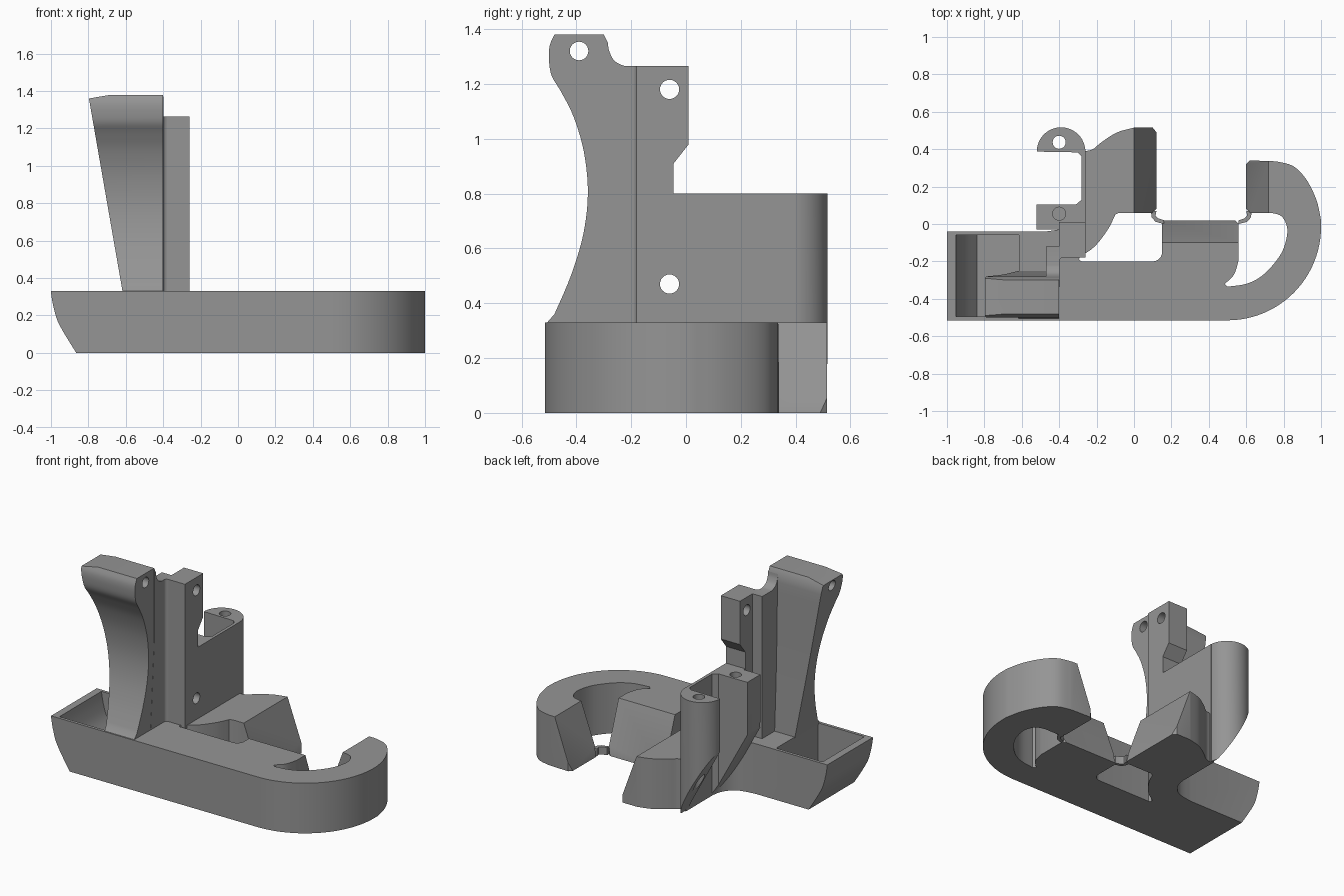
import bpy, bmesh, math
from mathutils import Vector

if "Cube" in bpy.data.objects:
    bpy.data.objects.remove(bpy.data.objects["Cube"])

grey = bpy.data.materials.new("plain_grey")
grey.diffuse_color = (0.30, 0.30, 0.30, 1)
grey.use_nodes = True
grey.node_tree.nodes["Principled BSDF"].inputs["Base Color"].default_value = grey.diffuse_color


def prism(name, pts, axis, lo, hi):
    """Extrude a 2D outline along x (pts = y,z), y (pts = x,z) or z (pts = x,y)."""
    place = {'x': lambda a, b, c: (c, a, b),
             'y': lambda a, b, c: (a, c, b),
             'z': lambda a, b, c: (a, b, c)}[axis]
    bm = bmesh.new()
    low = [bm.verts.new(place(a, b, lo)) for a, b in pts]
    top = [bm.verts.new(place(a, b, hi)) for a, b in pts]
    n = len(pts)
    bm.faces.new(low[::-1])
    bm.faces.new(top)
    for i in range(n):
        j = (i + 1) % n
        bm.faces.new((low[i], low[j], top[j], top[i]))
    bmesh.ops.recalc_face_normals(bm, faces=bm.faces)
    me = bpy.data.meshes.new(name)
    bm.to_mesh(me)
    bm.free()
    me.materials.append(grey)
    ob = bpy.data.objects.new(name, me)
    bpy.context.collection.objects.link(ob)
    return ob


def arc(cx, cy, r, a0, a1, n=16):
    return [(cx + r * math.cos(math.radians(a0 + (a1 - a0) * i / n)),
             cy + r * math.sin(math.radians(a0 + (a1 - a0) * i / n))) for i in range(n + 1)]


def spline(pts, n=5):
    """Smooth open curve through a few points."""
    p = [Vector(q) for q in [pts[0], *pts, pts[-1]]]
    out = []
    for i in range(1, len(p) - 2):
        a, b, c, d = p[i - 1:i + 3]
        for k in range(n):
            t = k / n
            out.append(tuple(0.5 * (2 * b + (c - a) * t + (2 * a - 5 * b + 4 * c - d) * t * t
                                    + (3 * b - a - 3 * c + d) * t ** 3)))
    return out + [tuple(pts[-1])]


def circle(cx, cy, r):
    return arc(cx, cy, r, 0, 360, 24)[:-1]


def rect(x0, y0, x1, y1):
    return [(x0, y0), (x1, y0), (x1, y1), (x0, y1)]


def cut(ob, pts, axis, lo, hi):
    cutter = prism("cutter", pts, axis, lo, hi)
    cutter.hide_render = True
    mod = ob.modifiers.new("cut", 'BOOLEAN')
    mod.operation, mod.solver, mod.object = 'DIFFERENCE', 'EXACT', cutter
    bpy.context.view_layer.objects.active = ob
    bpy.ops.object.modifier_apply(modifier=mod.name)
    bpy.data.objects.remove(cutter)


H = 0.33

# base: long bar, hook on the right, clamp pads around the open middle
outline = [(-1, -0.515)]
outline += arc(0.5, -0.015, 0.5, -90, 0, 24)
outline += spline([(1, 0.02), (0.975, 0.13), (0.92, 0.24), (0.85, 0.31), (0.76, 0.335)])
outline += [(0.62, 0.34), (0.6, 0.32), (0.6, 0.08), (0.62, 0.06)]
outline += spline([(0.73, 0.06), (0.79, 0.04), (0.82, -0.03), (0.80, -0.13), (0.75, -0.21),
                   (0.68, -0.28), (0.60, -0.32), (0.50, -0.335)])
outline += spline([(0.485, -0.32), (0.535, -0.27), (0.56, -0.19)])
outline += [(0.56, 0.0), (0.54, 0.02), (0.15, 0.02)]
outline += arc(0.1, -0.15, 0.05, 0, -90, 6)
outline += spline([(-0.28, -0.2), (-0.29, -0.18), (-0.21, -0.12), (-0.14, -0.03), (-0.1, 0.05)])
outline += [(-0.08, 0.06), (0.1, 0.06), (0.12, 0.08), (0.12, 0.49), (0.1, 0.515)]
outline += spline([(0.0, 0.515), (-0.09, 0.49), (-0.17, 0.44), (-0.22, 0.4), (-0.26, 0.39)])
outline += spline([(-0.275, 0.38), (-0.28, 0.12), (-0.31, 0.03), (-0.37, -0.02), (-0.47, -0.04)])
outline += [(-1, -0.04)]
base = prism("base_hook", outline, 'z', 0, H)

# slanted clamp faces
cut(base, [(0.5, -0.01), (0.596, -0.01), (0.724, 0.341), (0.5, 0.341)], 'y', 0.045, 0.4)
cut(base, [(0.124, -0.01), (0.3, -0.01), (0.3, 0.341), (-0.004, 0.341)], 'y', 0.045, 0.6)
cut(base, [(0.024, -0.01), (0.042, -0.01), (0.042, 0.341), (-0.104, 0.341)], 'x', 0.13, 0.58)

# rounded-under left end and the tray pocket
end = spline([(-1, 0.32), (-0.985, 0.24), (-0.955, 0.15), (-0.865, 0)])
cut(base, [(-1.1, 0.32)] + end + [(-0.865, -0.1), (-1.1, -0.1)], 'y', -0.6, 0.05)
pocket = spline([(-0.955, 0.35), (-0.94, 0.26), (-0.91, 0.17), (-0.84, 0.07)])
cut(base, pocket + [(-0.615, 0.07), (-0.615, 0.35)], 'y', -0.495, -0.06)

# thin webs joining the three clamp faces at the bottom
left_web = [(0.12, 0.07), (0.09, 0.07), (0.095, 0.035), (0.115, 0.012), (0.16, 0.0),
            (0.16, 0.02), (0.13, 0.03), (0.115, 0.045)]
prism("clamp_web_left", left_web, 'z', 0, 0.05)
prism("clamp_web_right", [(0.72 - x, y) for x, y in left_web], 'z', 0, 0.05)

# curved post with slanted outer side
front = spline([(-0.48, 0.36), (-0.42, 0.5), (-0.375, 0.65), (-0.358, 0.8), (-0.372, 0.95),
                (-0.41, 1.08), (-0.455, 1.17), (-0.49, 1.23), (-0.5, 1.29), (-0.497, 1.34), (-0.48, 1.38)])
post = prism("curved_post", [(-0.515, H - 0.01)] + front + [(-0.3, 1.38), (-0.285, 1.35)]
             + spline([(-0.28, 1.3), (-0.27, 0.8), (-0.25, H - 0.01)]), 'x', -0.8, -0.4)
cut(post, [(-0.9, 0.2), (-0.595, 0.2), (-0.797, 1.36), (-0.68, 1.38), (-0.68, 1.5), (-0.9, 1.5)],
    'y', -0.6, 0)
cut(post, circle(-0.39, 1.32, 0.034), 'x', -0.9, -0.3)

# web from the post to the column
web = prism("post_web", [(-0.34, 0.3), (-0.12, 0.3), (-0.12, 1.265)]
            + [(-0.22, 1.265)] + spline([(-0.23, 1.267), (-0.262, 1.285), (-0.28, 1.32), (-0.285, 1.35)])
            + [(-0.3, 1.37), (-0.3, 0.9)], 'x', -0.47, -0.399)

# upright column with undercut head
column = prism("upright_column", [(-0.18, 0.3), (0.02, 0.3), (0.02, 0.8), (-0.045, 0.8), (-0.045, 0.91),
                                  (0.01, 0.98), (0.01, 1.265), (-0.18, 1.265)], 'x', -0.4, -0.26)
prism("column_fillet", [(-0.4, -0.2)] + arc(-0.38, -0.2, 0.02, 180, 90, 4)
      + [(-0.38, -0.17), (-0.4, -0.17)], 'z', 0.3, 1.265)

# side wall, round boss and square lug with undersides sloping to the base
prism("side_wall", rect(0.0, 0.0, 0.4, 0.8), 'x', -0.28, -0.26)
boss = prism("round_boss", arc(-0.39, 0.387, 0.13, 0, 180, 24)
             + [(-0.3, 0.383), (-0.28, 0.36), (-0.26, 0.34)], 'z', 0, 0.8)
lug = prism("square_lug", [(-0.52, -0.03), (-0.26, -0.03), (-0.26, 0.14), (-0.28, 0.13),
                           (-0.31, 0.105), (-0.52, 0.105)], 'z', 0, 0.8)
slope = [(-0.258, -0.05), (-0.272, 0.0), (-0.54, 0.49), (-0.7, 0.49), (-0.7, -0.05)]
for part, y in ((boss, 0.437), (lug, 0.055)):
    cut(part, slope, 'y', -0.1, 0.6)
    cut(part, circle(-0.4, y, 0.035), 'z', 0.15 if part is boss else 0.5, 0.9)

# cross holes through the column, web and lug
for z in (0.47, 1.18):
    for part in (column, lug):
        cut(part, circle(-0.06, z, 0.035), 'x', -0.7, -0.1)

for ob in bpy.context.scene.objects:
    bpy.ops.object.select_all(action='DESELECT')
    ob.select_set(True)
    bpy.context.view_layer.objects.active = ob
    bpy.ops.object.shade_smooth_by_angle(angle=math.radians(30))
